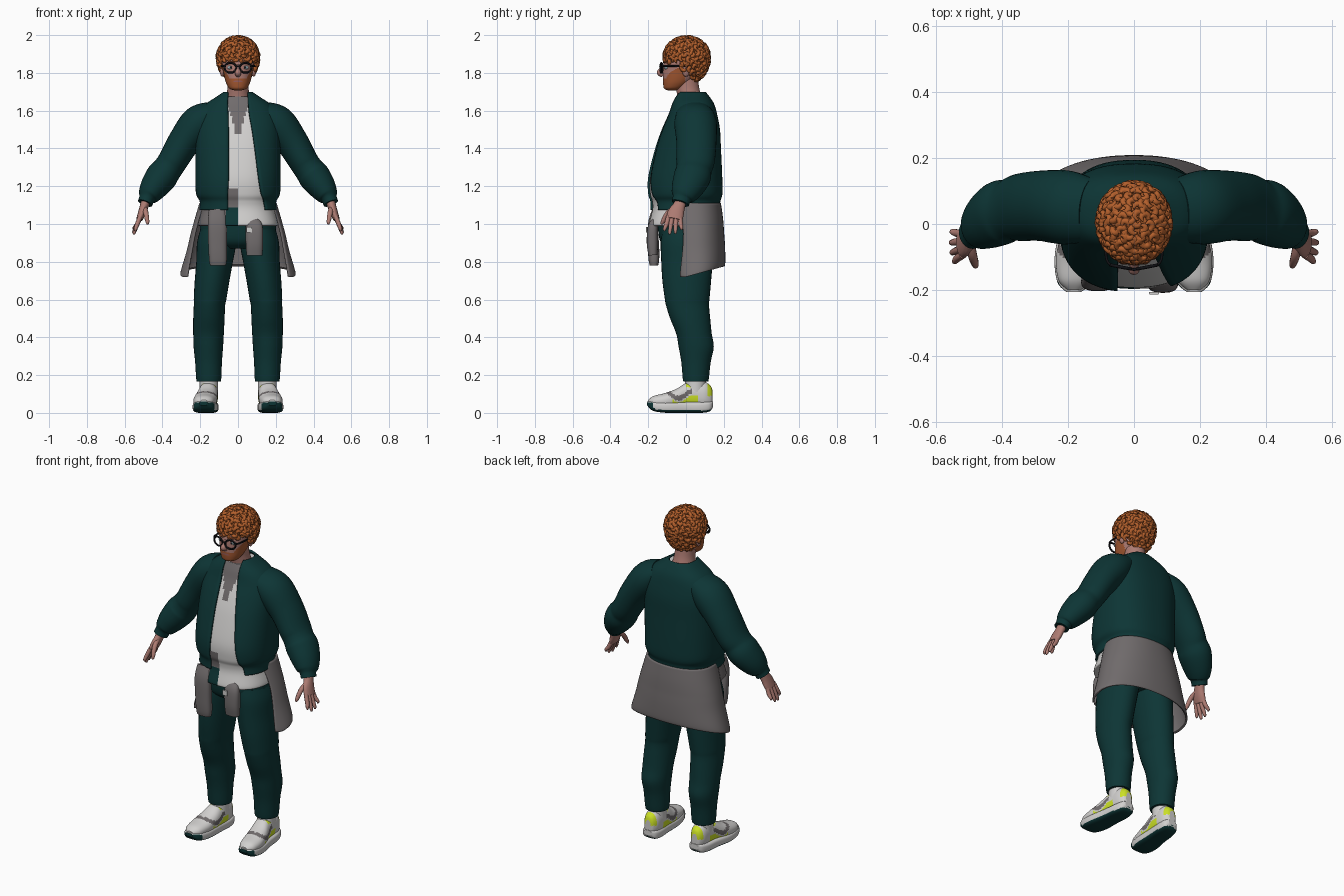
import bpy, bmesh, math, random
from mathutils import Vector, Matrix

random.seed(4)
TAU = 2 * math.pi
X, Y, Z = Vector((1, 0, 0)), Vector((0, 1, 0)), Vector((0, 0, 1))


def material(name, *rgb):
    m = bpy.data.materials.new(name)
    m.diffuse_color = (*rgb, 1)
    return m


GREEN = material("dark_green", 0.004, 0.036, 0.036)
GREY = material("warm_grey", 0.165, 0.15, 0.152)
WHITE = material("off_white", 0.64, 0.63, 0.62)
SKIN = material("skin", 0.42, 0.20, 0.17)
HAIR = material("ginger_hair", 0.45, 0.115, 0.025)
BEARD = material("ginger_beard", 0.36, 0.095, 0.03)
YELLOW = material("lime_yellow", 0.6, 0.75, 0.02)
BLACK = material("black", 0.006, 0.006, 0.008)
LIP = material("lip", 0.30, 0.11, 0.11)
EYE = material("eye_pale", 0.35, 0.48, 0.52)


def spline(keys, steps):
    """Smooth interpolation through key tuples."""
    k = [tuple(q) + (0,) * (7 - len(q)) for q in keys]
    k = [k[0]] + k + [k[-1]]
    out = []
    for i in range(1, len(k) - 2):
        for s in range(steps):
            t = s / steps
            out.append([0.5 * (2 * b + (c - a) * t + (2 * a - 5 * b + 4 * c - d) * t * t
                               + (3 * b - a - 3 * c + d) * t ** 3)
                        for a, b, c, d in zip(k[i - 1], k[i], k[i + 1], k[i + 2])])
    return out + [list(k[-2])]


def sweep(bm, keys, ref=X, n=None, p=2.0, steps=5, segs=32):
    """Skin rings (x, y, z, ru, rv, right_edge, left_edge); edges leave a front gap."""
    pts = spline(keys, steps)
    gap = any(len(k) > 5 for k in keys)
    rings = []
    for i, (x, y, z, ru, rv, xr, xl) in enumerate(pts):
        a, b = pts[max(i - 1, 0)], pts[min(i + 1, len(pts) - 1)]
        t = n or (Vector(b[:3]) - Vector(a[:3])).normalized()
        u = (ref - t * ref.dot(t)).normalized()
        v = t.cross(u)
        ru, rv = max(ru, 0.001), max(rv, 0.001)
        a0 = math.asin(min(1, max(0, xr) / ru) ** (p / 2))
        a1 = TAU - math.asin(min(1, max(0, xl) / ru) ** (p / 2))
        ring = []
        for j in range(segs + (1 if gap else 0)):
            w = a0 + (a1 - a0) * j / segs
            s, c = math.sin(w), -math.cos(w)
            s = math.copysign(abs(s) ** (2 / p), s)
            c = math.copysign(abs(c) ** (2 / p), c)
            ring.append(bm.verts.new(Vector((x, y, z)) + u * ru * s + v * rv * c))
        rings.append(ring)
    m = len(rings[0])
    for r, q in zip(rings, rings[1:]):
        for j in range(m - 1 if gap else m):
            k = (j + 1) % m
            bm.faces.new((r[j], r[k], q[k], q[j])).smooth = True
    if not gap:
        bm.faces.new(rings[0][::-1])
        bm.faces.new(rings[-1])


def ball(bm, c, r, sub=3):
    m = Matrix.Translation(c) @ Matrix.Diagonal((*r, 1))
    for v in bmesh.ops.create_icosphere(bm, subdivisions=sub, radius=1, matrix=m)["verts"]:
        for f in v.link_faces:
            f.smooth = True


def finish(name, bm, mats, rule=None, mirror=False, thick=0):
    bm.normal_update()
    if rule:
        for f in bm.faces:
            f.material_index = mats.index(rule(f.calc_center_median(), f.normal))
    me = bpy.data.meshes.new(name)
    bm.to_mesh(me)
    bm.free()
    ob = bpy.data.objects.new(name, me)
    bpy.context.collection.objects.link(ob)
    for m in mats:
        me.materials.append(m)
    if thick:
        s = ob.modifiers.new("cloth", "SOLIDIFY")
        s.thickness, s.offset = thick, -1
    if mirror:
        ob.modifiers.new("mirror", "MIRROR")
    return ob


def tube(name, keys, mat, rule=None, mirror=False, thick=0, **kw):
    bm = bmesh.new()
    sweep(bm, keys, **kw)
    return finish(name, bm, mat if isinstance(mat, list) else [mat], rule, mirror, thick)


# Open jacket body
torso = [(0, -.005, 1.075, .205, .186, .15, .055), (0, -.005, 1.12, .203, .187, .14, .055),
         (0, -.005, 1.16, .222, .198, .125, .055), (0, -.005, 1.25, .226, .197, .11, .05),
         (0, .01, 1.40, .225, .175, .09, .05), (0, .025, 1.50, .222, .155, .075, .05),
         (0, .035, 1.58, .208, .13, .06, .052), (0, .036, 1.635, .17, .113, .055, .055),
         (0, .032, 1.675, .112, .092, .055, .055), (0, .028, 1.70, .075, .075, .055, .055)]
tube("jacket_body", torso, GREEN, n=Z, p=2.4, segs=64, thick=.012)

# Jacket sleeves
tube("jacket_sleeve", [(.13, .042, 1.59, .095, .065), (.205, .05, 1.535, .112, .096),
                       (.285, .055, 1.435, .106, .086), (.345, .05, 1.335, .102, .078),
                       (.375, .042, 1.29, .094, .078), (.405, .033, 1.25, .098, .084),
                       (.445, .008, 1.195, .086, .074), (.474, -.015, 1.15, .066, .056),
                       (.482, -.022, 1.135, .05, .042), (.492, -.03, 1.11, .047, .04)],
     GREEN, ref=Y, mirror=True)


# Shirt with grey neck panel and bunched cloth at one side of the waist
def shirt_rule(c, nrm):
    if c.y < 0.02 and abs(c.x) < (c.z - 1.45) * 0.3:
        return GREY
    if c.z < 1.09 and -.065 < c.x < -.003 and c.y < 0:
        return GREEN
    if (c.z < 1.19 and c.x < -.003) or (c.y > 0.08 and c.z < 1.09):
        return GREY
    return WHITE


tube("shirt", [(0, -.012, .99, .198, .172), (0, -.012, 1.0, .212, .184)]
     + [(k[0], k[1], k[2], k[3] - .013, k[4] - .013) for k in torso[:-1]],
     [WHITE, GREY, GREEN], shirt_rule, n=Z, p=2.4, segs=120, steps=8)

# Trousers
tube("trouser_hips", [(0, .005, .87, .11, .10), (0, .005, .91, .19, .142),
                      (0, .005, 1.0, .20, .155), (0, .005, 1.08, .19, .155)], GREEN, n=Z, p=2.3)
tube("trouser_leg", [(.155, .052, .165, .064, .066), (.155, .052, .19, .067, .07),
                     (.156, .053, .27, .071, .078), (.157, .054, .35, .078, .093),
                     (.156, .042, .42, .081, .094), (.154, .022, .50, .083, .106),
                     (.151, .008, .57, .083, .114), (.147, .006, .61, .087, .119),
                     (.137, .004, .70, .092, .129), (.124, .005, .80, .097, .136),
                     (.113, .006, .90, .104, .14), (.105, .006, .97, .095, .13)],
     GREEN, n=Z, mirror=True)

# Jacket tied around the waist
bm = bmesh.new()
sweep(bm, [(0, .05, .72, .305, .152, .27, .27), (0, .05, .74, .302, .158, .268, .268),
           (0, .05, .85, .272, .157, .25, .25), (0, .05, .95, .25, .152, .232, .232),
           (0, .045, 1.03, .228, .151, .21, .21), (0, .04, 1.11, .205, .145, .18, .18)],
      n=Z, p=2.2, segs=56)
for v in bm.verts:
    v.co.z += .055 * max(0, min(1, v.co.y / .2)) * max(0, min(1, (.95 - v.co.z) / .2))
finish("waist_wrap", bm, [GREY], thick=.01)
tube("tied_sleeve_long", [(-.11, -.155, 1.07, .045, .025), (-.11, -.175, 1.0, .05, .026),
                          (-.108, -.172, .88, .049, .03), (-.106, -.17, .81, .047, .028),
                          (-.106, -.17, .78, .042, .022)], GREY, p=2.6)
tube("tied_sleeve_short", [(.075, -.155, 1.02, .03, .02), (.085, -.175, .985, .045, .027),
                           (.087, -.178, .90, .046, .03), (.087, -.175, .835, .042, .024)], GREY, p=2.6)
tube("sleeve_tag", [(.06, -.209, .955, .015, .004), (.06, -.209, .985, .015, .004)], WHITE, p=6, n=Z)

# Hands
bm = bmesh.new()
sweep(bm, [(.482, -.022, 1.14, .03, .026), (.495, -.035, 1.10, .032, .023),
           (.508, -.053, 1.06, .043, .021), (.522, -.062, 1.025, .043, .017)], ref=Y, segs=16)
for y0, y1, z1, x1 in ((-.093, -.113, .962, .542), (-.073, -.086, .944, .549),
                       (-.052, -.056, .948, .551), (-.032, -.024, .968, .549)):
    sweep(bm, [(.517, y0, 1.04, .012, .012), (.533, (y0 + y1) / 2, 1.0, .012, .012),
               (x1, y1, z1 + .012, .009, .009), (x1, y1, z1, .004, .004)], ref=Y, segs=10)
sweep(bm, [(.497, -.05, 1.09, .014, .014), (.488, -.095, 1.06, .014, .013),
           (.48, -.122, 1.015, .011, .011), (.478, -.129, .998, .005, .005)], ref=X, segs=10)
finish("hand", bm, [SKIN], mirror=True)


# Shoes
def sole_rule(c, nrm):
    return GREEN if nrm.z < -.5 or c.z < .013 or (nrm.y < -.3 and c.y < -.165 and c.z < .055) else WHITE


def upper_rule(c, nrm):
    wave = .075 + .02 * math.sin(c.y * 40)
    if c.z > .135 and .0 < c.y < .035 or (c.y > .115 and c.z > .09):
        return YELLOW
    if -.07 < c.y < .06 and .045 < c.z < wave:
        return YELLOW
    if -.10 < c.y < .03 and wave + .01 < c.z < wave + .035:
        return GREY
    return WHITE


tube("shoe_sole", [(.182, -.206, .05, .022, .01), (.18, -.175, .037, .052, .026),
                   (.175, -.10, .03, .065, .03), (.165, 0, .03, .058, .03),
                   (.158, .08, .03, .055, .03), (.155, .125, .035, .044, .027),
                   (.155, .142, .045, .024, .015)],
     [WHITE, GREEN], sole_rule, n=Y, p=3.5, segs=40, mirror=True)
tube("shoe_upper", [(.181, -.20, .055, .02, .014), (.18, -.17, .058, .048, .032),
                    (.176, -.11, .063, .06, .042), (.168, -.05, .074, .058, .054),
                    (.16, 0, .088, .052, .07), (.156, .05, .092, .05, .074),
                    (.155, .10, .092, .046, .072), (.155, .13, .085, .032, .058),
                    (.155, .14, .08, .018, .04)],
     [WHITE, YELLOW, GREY], upper_rule, n=Y, p=2.3, segs=64, steps=8, mirror=True)
tube("sock", [(.155, .05, .11, .05, .055), (.155, .05, .19, .05, .055)], WHITE, n=Z, mirror=True)


# Neck and head, with the beard coloured by region
def head_rule(c, nrm):
    if abs(c.x) < .022 and abs(c.z - 1.756) < .006 and c.y < -.05:
        return LIP
    top = 1.772 + max(0, abs(c.x) - .045) * 1.6
    return BEARD if c.z < top and c.y < -.005 else SKIN


tube("neck", [(0, .03, 1.62, .075, .07), (0, .02, 1.67, .064, .064),
              (0, .008, 1.72, .056, .062), (0, 0, 1.78, .056, .062)], SKIN, n=Z)
tube("head", [(0, -.075, 1.708, .022, .024), (0, -.068, 1.717, .045, .048),
              (0, -.053, 1.74, .06, .068), (0, -.037, 1.77, .07, .085),
              (0, -.022, 1.81, .078, .1), (0, -.01, 1.85, .084, .108),
              (0, 0, 1.90, .084, .10), (0, 0, 1.95, .06, .07), (0, 0, 1.97, .02, .02)],
     [SKIN, BEARD, LIP], head_rule, n=Z, p=2.2, segs=72, steps=7)
bm = bmesh.new()
sweep(bm, [(0, -.112, 1.838, .009, .01), (0, -.13, 1.815, .011, .014),
           (0, -.138, 1.80, .017, .016), (0, -.122, 1.785, .012, .01)], segs=16)
finish("nose", bm, [SKIN])
bm = bmesh.new()
ball(bm, (.084, .0, 1.81), (.012, .02, .03))
finish("ear", bm, [SKIN], mirror=True)
bm = bmesh.new()
ball(bm, (.036, -.102, 1.828), (.02, .014, .011))
finish("eye", bm, [EYE, BLACK],
       lambda c, nrm: BLACK if (c.x - .036) ** 2 + (c.z - 1.828) ** 2 < .00004 else EYE, mirror=True)
tube("eyebrow", [(.016, -.117, 1.853, .004, .004), (.036, -.117, 1.859, .005, .005),
                 (.06, -.098, 1.853, .003, .003)], BEARD, ref=Z, segs=8, mirror=True)

# Glasses
bm = bmesh.new()
sweep(bm, [(.04 + .031 * math.cos(TAU * i / 12), -.13 + .006 * math.cos(TAU * i / 12),
            1.827 + .026 * math.sin(TAU * i / 12), .005, .005) for i in range(13)], ref=Y, segs=8, steps=3)
sweep(bm, [(-.001, -.138, 1.836, .004, .004), (.012, -.136, 1.833, .004, .004)], ref=Z, segs=8)
sweep(bm, [(.07, -.124, 1.836, .004, .005), (.084, -.10, 1.837, .004, .005),
           (.09, 0, 1.835, .004, .005)], ref=X, segs=8)
finish("glasses", bm, [BLACK], mirror=True)


# Curly hair: a scalp cap covered in short curls
def scalp(d, r=1.0):
    return Vector((.101 * d.x * r, .004 + .112 * d.y * r, 1.885 + (.098 if d.z > 0 else .135) * d.z * r))


def on_face(q):
    return (q.y < -.03 and q.z < 1.858) or (q.y < .03 and q.z < 1.815)


bm = bmesh.new()
ball(bm, (0, 0, 0), (1, 1, 1), 4)
for v in bm.verts:
    d = v.co.normalized()
    v.co = scalp(d, .6 if on_face(scalp(d)) else 1.0)
COUNT = 300
for i in range(COUNT):
    z = 1 - 2 * (i + .5) / COUNT
    w = i * 2.39996
    d = Vector((math.sqrt(1 - z * z) * math.cos(w), math.sqrt(1 - z * z) * math.sin(w), z))
    c = scalp(d)
    if on_face(c):
        continue
    t1 = d.orthogonal().normalized()
    t2 = d.cross(t1)
    start, size = random.uniform(0, TAU), random.uniform(.009, .015)
    keys = []
    for s in range(5):
        a = start + s * 1.1
        q = c + (t1 * math.cos(a) + t2 * math.sin(a)) * size + d * (.001 + .0028 * s)
        keys.append((*q, (.008, .0105, .0105, .008, .002)[s], (.008, .0105, .0105, .008, .002)[s]))
    sweep(bm, keys, ref=d, segs=8, steps=2)
finish("curly_hair", bm, [HAIR])
